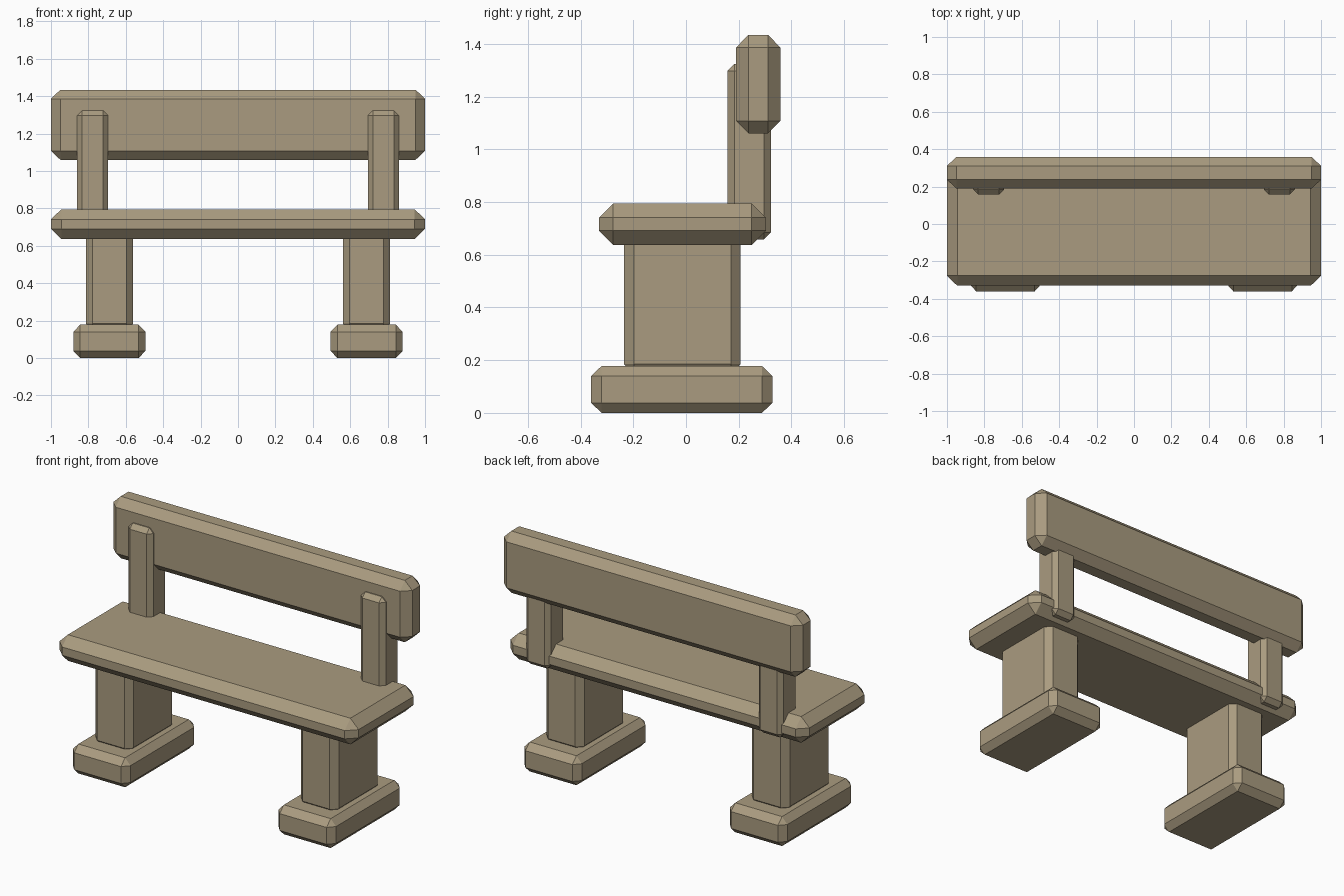
import bpy, bmesh
from mathutils import Vector

cube = bpy.data.objects.get("Cube")
if cube:
    bpy.data.objects.remove(cube, do_unlink=True)

# Single stone colour
COLOR = (0.40, 0.33, 0.215, 1.0)
stone = bpy.data.materials.new("tan_stone")
stone.use_nodes = True
stone.diffuse_color = COLOR
bsdf = next(n for n in stone.node_tree.nodes if n.type == 'BSDF_PRINCIPLED')
bsdf.inputs["Base Color"].default_value = COLOR
bsdf.inputs["Roughness"].default_value = 0.9


def block(name, low, high, chamfer):
    """Flat-faced box from low to high corner, with a chamfer size per axis."""
    low, high = Vector(low), Vector(high)
    centre, half = (low + high) / 2, (high - low) / 2
    bm = bmesh.new()
    bmesh.ops.create_cube(bm, size=2)
    bmesh.ops.bevel(bm, geom=bm.edges[:], offset=0.2, segments=1,
                    affect='EDGES', clamp_overlap=True)
    # Snap each coordinate to the outer face or to the chamfer line
    for v in bm.verts:
        for i in range(3):
            reach = half[i] if abs(v.co[i]) > 0.99 else half[i] - chamfer[i]
            v.co[i] = reach if v.co[i] > 0 else -reach
    bmesh.ops.recalc_face_normals(bm, faces=bm.faces[:])
    mesh = bpy.data.meshes.new(name)
    bm.to_mesh(mesh)
    bm.free()
    mesh.materials.append(stone)
    obj = bpy.data.objects.new(name, mesh)
    obj.location = centre
    bpy.context.collection.objects.link(obj)
    return obj


def pair(name, low, high, chamfer):
    """The same block on the left (+x) and mirrored on the right."""
    block("left_" + name, low, high, chamfer)
    block("right_" + name, (-high[0], low[1], low[2]),
          (-low[0], high[1], high[2]), chamfer)


# Long boards
block("seat", (-1, -0.33, 0.637), (1, 0.303, 0.795), (0.055, 0.054, 0.054))
block("backrest", (-1, 0.19, 1.06), (1, 0.358, 1.434), (0.05, 0.047, 0.048))

# Supports
pair("foot", (0.495, -0.36, 0), (0.88, 0.328, 0.178), (0.036, 0.04, 0.038))
pair("leg", (0.561, -0.235, 0.14), (0.813, 0.207, 0.69), (0.035, 0.037, 0.045))
pair("back_post", (0.695, 0.157, 0.657), (0.86, 0.322, 1.324), (0.027, 0.027, 0.027))
